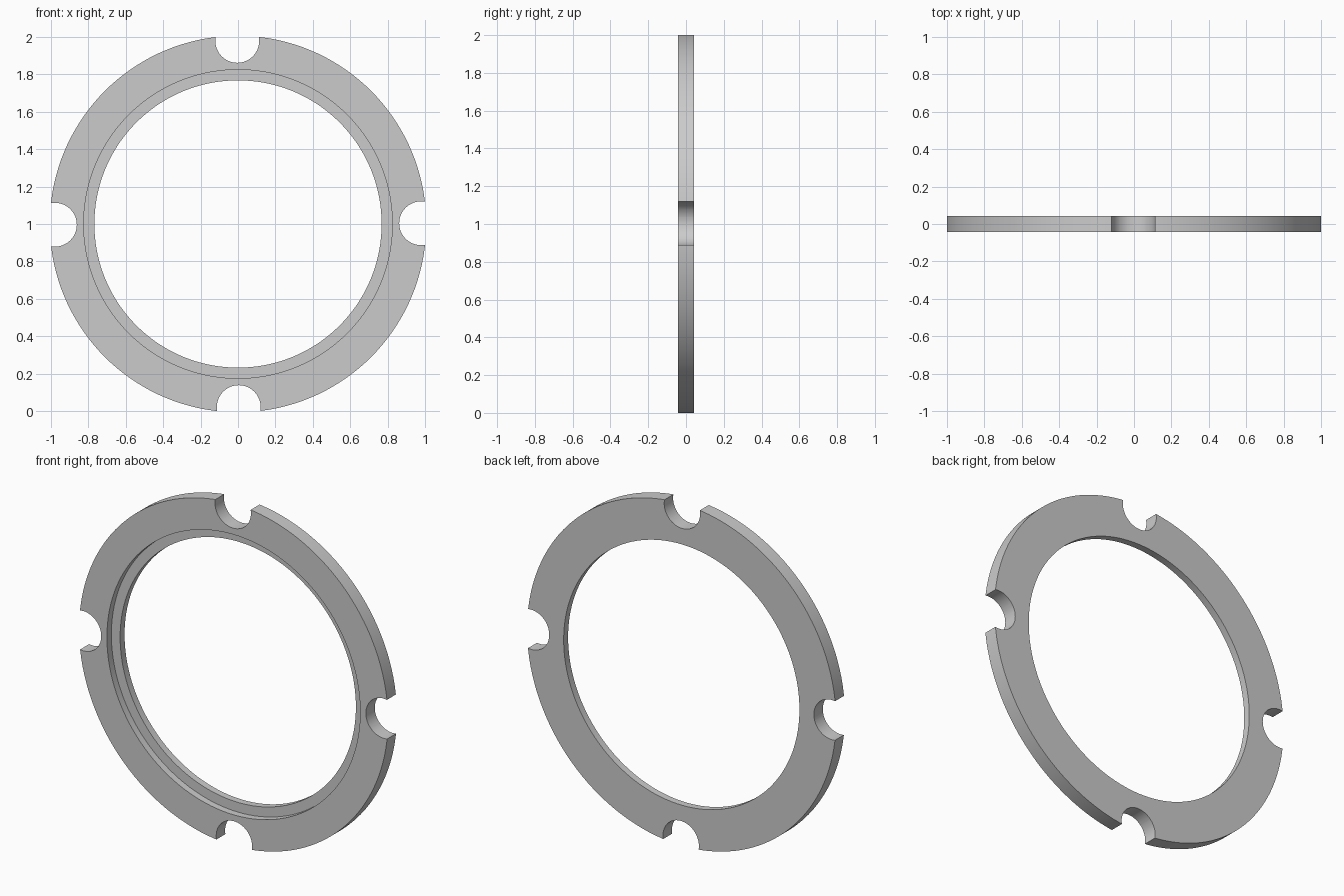
import bpy
import bmesh
from math import cos, sin, pi, radians
from mathutils import Matrix, Vector

default_cube = bpy.data.objects.get("Cube")
if default_cube:
    bpy.data.objects.remove(default_cube, do_unlink=True)

OUTER, STEP, BORE = 1.0065, 0.825, 0.768
HALF = 0.0415
NOTCH_RADIUS, NOTCH_CENTRE = 0.117, 0.979
TWIST = 0.004
CENTRE = Vector((0, 0, 1))

grey = bpy.data.materials.new("plain grey")
grey.use_nodes = True
colour = (0.6, 0.6, 0.6, 1)
grey.diffuse_color = colour
grey.node_tree.nodes["Principled BSDF"].inputs["Base Color"].default_value = colour


def add_object(name, bm):
    bmesh.ops.recalc_face_normals(bm, faces=bm.faces)
    mesh = bpy.data.meshes.new(name)
    bm.to_mesh(mesh)
    bm.free()
    mesh.materials.append(grey)
    obj = bpy.data.objects.new(name, mesh)
    bpy.context.collection.objects.link(obj)
    return obj


# Ring: stepped cross-section (radius, depth) revolved about the y axis
profile = [(OUTER, -HALF), (OUTER, HALF), (BORE, HALF),
           (BORE, 0), (STEP, 0), (STEP, -HALF)]
bm = bmesh.new()
verts = [bm.verts.new((r, y, 1)) for r, y in profile]
edges = [bm.edges.new((a, b)) for a, b in zip(verts, verts[1:] + verts[:1])]
bmesh.ops.spin(bm, geom=verts + edges, cent=CENTRE, axis=(0, 1, 0),
               angle=2 * pi, steps=144, use_merge=True)
bmesh.ops.remove_doubles(bm, verts=bm.verts, dist=0.0001)
ring = add_object("notched_ring", bm)

# Four round notches cut through the rim
bm = bmesh.new()
for i in range(4):
    a = i * pi / 2 + TWIST
    place = (Matrix.Translation(CENTRE + NOTCH_CENTRE * Vector((cos(a), 0, sin(a))))
             @ Matrix.Rotation(pi / 2, 4, 'X'))
    bmesh.ops.create_cone(bm, cap_ends=True, segments=64, radius1=NOTCH_RADIUS,
                          radius2=NOTCH_RADIUS, depth=0.3, matrix=place)
cutter = add_object("notch_cutter", bm)
cutter.hide_render = True

cut = ring.modifiers.new("notches", 'BOOLEAN')
cut.operation = 'DIFFERENCE'
cut.solver = 'EXACT'
cut.object = cutter

# Bake the cut, drop the cutter and smooth the curved walls
bpy.ops.object.select_all(action='DESELECT')
ring.select_set(True)
bpy.context.view_layer.objects.active = ring
bpy.ops.object.modifier_apply(modifier=cut.name)
bpy.data.objects.remove(cutter, do_unlink=True)
bpy.ops.object.shade_smooth_by_angle(angle=radians(30))
